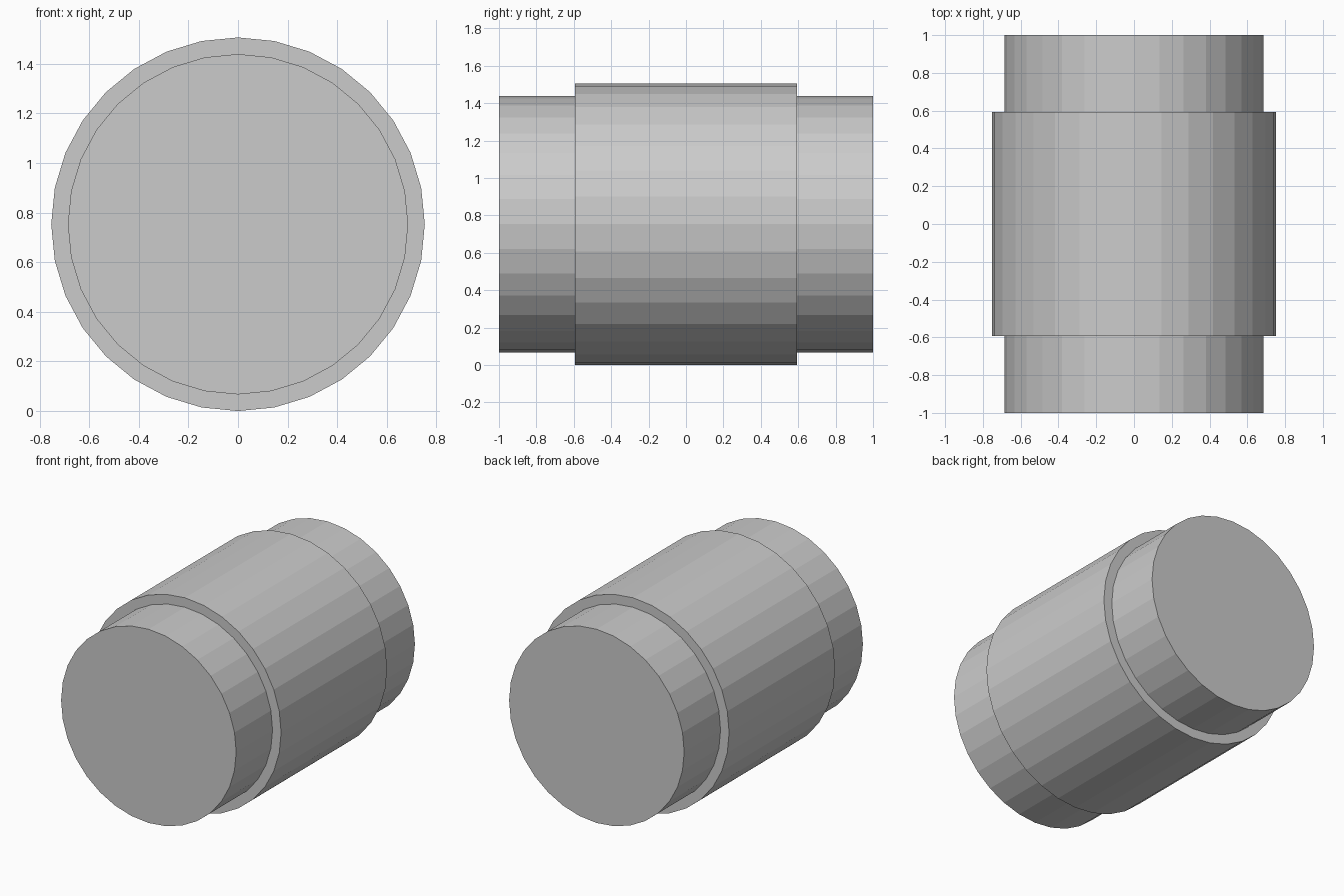
import bpy, bmesh, math

if "Cube" in bpy.data.objects:
    bpy.data.objects.remove(bpy.data.objects["Cube"])

SIDES = 32
R_BODY, R_END = 0.753, 0.686
Y_STEP, Y_END = 0.593, 1.0

# Stepped drum profile: (radius, y) from front to back
profile = [(R_END, -Y_END), (R_END, -Y_STEP), (R_BODY, -Y_STEP),
           (R_BODY, Y_STEP), (R_END, Y_STEP), (R_END, Y_END)]

bm = bmesh.new()
rings = []
for r, y in profile:
    rings.append([bm.verts.new((r * math.sin(2 * math.pi * i / SIDES), y,
                                R_BODY + r * math.cos(2 * math.pi * i / SIDES)))
                  for i in range(SIDES)])

# Walls and step shoulders
for a, b in zip(rings, rings[1:]):
    for i in range(SIDES):
        j = (i + 1) % SIDES
        bm.faces.new((a[i], a[j], b[j], b[i]))

# Flat end caps
bm.faces.new(rings[0])
bm.faces.new(rings[-1])
bmesh.ops.recalc_face_normals(bm, faces=bm.faces[:])

mesh = bpy.data.meshes.new("stepped_drum")
bm.to_mesh(mesh)
bm.free()
bpy.context.collection.objects.link(bpy.data.objects.new("stepped_drum", mesh))
